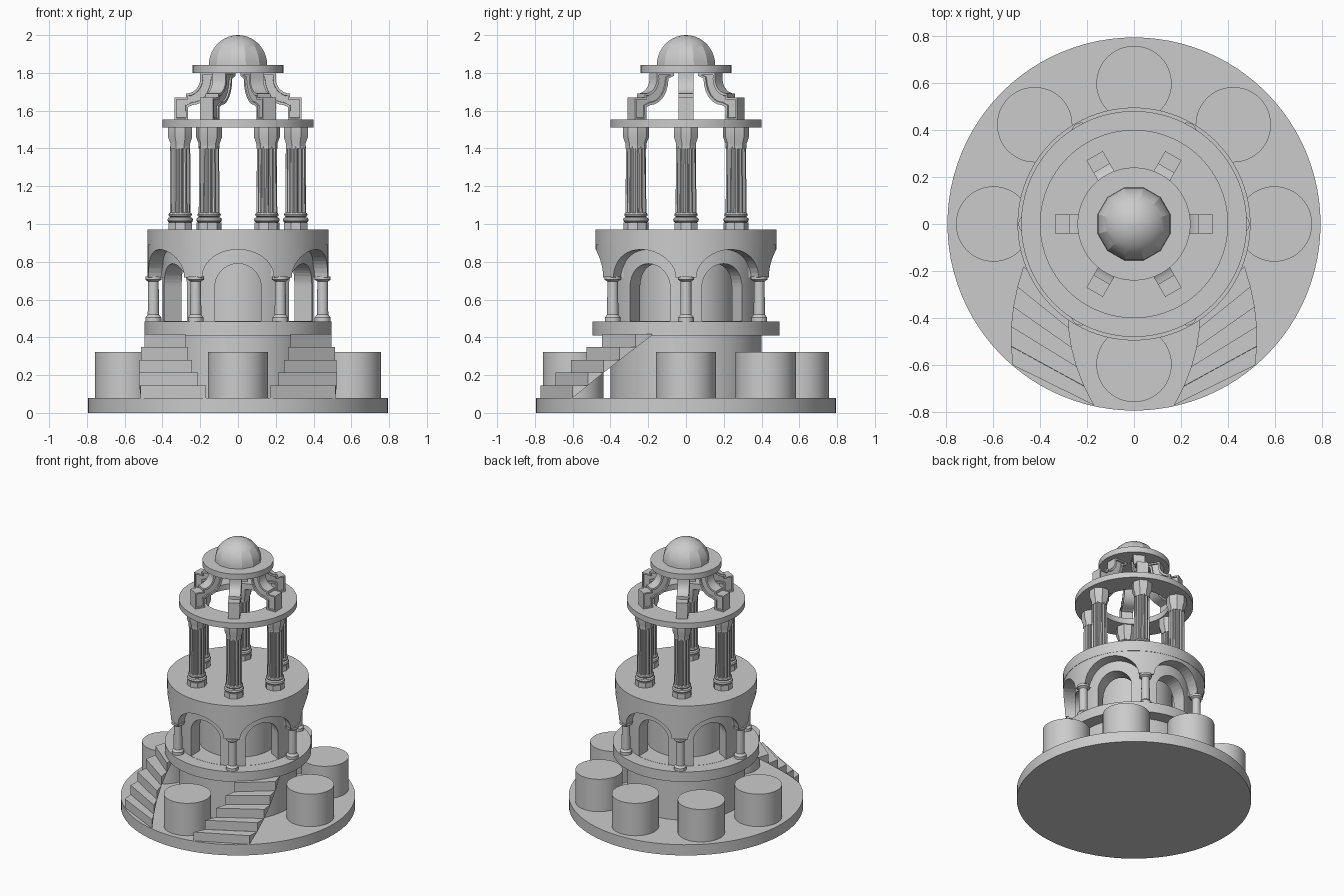
import bpy, bmesh
from math import sin, cos, pi, radians
from mathutils import Matrix, Vector

if "Cube" in bpy.data.objects:
    bpy.data.objects.remove(bpy.data.objects["Cube"])


def finish(name, bm, smooth=None):
    bmesh.ops.remove_doubles(bm, verts=bm.verts, dist=1e-5)
    bmesh.ops.recalc_face_normals(bm, faces=bm.faces)
    me = bpy.data.meshes.new(name)
    bm.to_mesh(me)
    bm.free()
    ob = bpy.data.objects.new(name, me)
    bpy.context.collection.objects.link(ob)
    if smooth:
        smooth_obj(ob, smooth)
    return ob


def smooth_obj(ob, angle=35):
    bpy.ops.object.select_all(action='DESELECT')
    bpy.context.view_layer.objects.active = ob
    ob.select_set(True)
    bpy.ops.object.shade_smooth_by_angle(angle=radians(angle))


def spin(bm, prof, n, loc=(0, 0, 0), rot=0, closed=False, radial=None):
    """Revolve an (r, z) profile; radial scales r per segment for flutes."""
    rings = []
    for r, z in prof:
        ring = []
        for k in range(n):
            a = rot + 2 * pi * k / n
            s = r * (radial(k) if radial else 1)
            ring.append(bm.verts.new((loc[0] + s * cos(a), loc[1] + s * sin(a), loc[2] + z)))
        rings.append(ring)
    pairs = list(zip(rings, rings[1:]))
    if closed:
        pairs.append((rings[-1], rings[0]))
    for a, b in pairs:
        for k in range(n):
            j = (k + 1) % n
            bm.faces.new((a[k], a[j], b[j], b[k]))
    if not closed:
        bm.faces.new(rings[0])
        bm.faces.new(rings[-1])


def cylinder(name, r, z0, z1, x=0, y=0, n=64):
    bm = bmesh.new()
    spin(bm, [(r, z0), (r, z1)], n, (x, y, 0))
    return finish(name, bm, 35)


def ring(name, r0, r1, z0, z1, n=96):
    bm = bmesh.new()
    spin(bm, [(r0, z0), (r1, z0), (r1, z1), (r0, z1)], n, closed=True)
    return finish(name, bm, 35)


def prism(bm, a, b):
    """Solid between two matching outlines."""
    va = [bm.verts.new(p) for p in a]
    vb = [bm.verts.new(p) for p in b]
    caps = [bm.faces.new(va), bm.faces.new(vb)]
    for i in range(len(va)):
        j = (i + 1) % len(va)
        bm.faces.new((va[i], va[j], vb[j], vb[i]))
    return caps


def polar(r, deg):
    return r * cos(radians(deg)), r * sin(radians(deg))


def cut_arches(ob, hw, bottom, spring, rise, r0, r1):
    """Cut six radial arched openings through a ring wall."""
    outline = [(-hw, bottom), (hw, bottom)]
    outline += [(hw * cos(pi * i / 20), spring + rise * sin(pi * i / 20)) for i in range(21)]
    bm = bmesh.new()
    for k in range(6):
        m = Matrix.Rotation(radians(30 + 60 * k), 4, 'Z')
        prism(bm, [m @ Vector((r0, t, z)) for t, z in outline],
              [m @ Vector((r1, t, z)) for t, z in outline])
    cutter = finish("arch_cutter", bm)
    cutter.hide_render = True
    mod = ob.modifiers.new("arches", 'BOOLEAN')
    mod.object = cutter
    mod.operation = 'DIFFERENCE'
    mod.solver = 'EXACT'
    bpy.context.view_layer.objects.active = ob
    bpy.ops.object.modifier_apply(modifier=mod.name)
    bpy.data.objects.remove(cutter)
    smooth_obj(ob)


# base, lower drum and walkway
cylinder("base", 0.793, 0, 0.08, n=96)
cylinder("lower_drum", 0.40, 0.08, 0.41)
cylinder("walkway", 0.495, 0.41, 0.485, n=96)

# round planters
for deg in (0, 45, 90, 135, 180, 270):
    x, y = polar(0.597, deg)
    cylinder("planter", 0.16, 0.08, 0.322, x, y, 48)


# paired curved stairs
def bezier(p, t):
    return tuple((1 - t) ** 2 * a + 2 * t * (1 - t) * b + t * t * c for a, b, c in zip(*p))


outer = ((0.47, -0.18), (0.545, -0.40), (0.515, -0.60))
inner = ((0.28, -0.36), (0.285, -0.57), (0.17, -0.77))
for side, label in ((1, "right"), (-1, "left")):
    bm = bmesh.new()
    for i in range(5):
        t0, t1 = i / 5, (i + 1) / 5
        top = 0.417 - 0.068 * i

        def section(p):
            pts = []
            for t, z in ((t0, 0.41 - 0.33 * t0), (t1, 0.41 - 0.33 * t1), (t1, top), (t0, top)):
                x, y = bezier(p, t)
                pts.append((side * x, y, z))
            return pts
        prism(bm, section(outer), section(inner))
    finish(label + "_stairs", bm)

# middle storey: core, arched wall, arcade and roof slab
cylinder("inner_core", 0.26, 0.48, 0.90)
wall = ring("arched_wall", 0.30, 0.40, 0.48, 0.90)
cut_arches(wall, 0.122, 0.486, 0.668, 0.122, 0.25, 0.45)
arcade = ring("arcade", 0.40, 0.478, 0.718, 0.90)
cut_arches(arcade, 0.19, 0.68, 0.718, 0.147, 0.36, 0.55)
cylinder("roof_slab", 0.48, 0.89, 0.97, n=96)

# arcade columns
bm = bmesh.new()
small = [(0.042, 0.485), (0.042, 0.505), (0.034, 0.515), (0.03, 0.52), (0.028, 0.695),
         (0.034, 0.70), (0.043, 0.705), (0.043, 0.722)]
for k in range(6):
    spin(bm, small, 24, (*polar(0.448, 60 * k), 0))
finish("arcade_columns", bm, 35)

# fluted upper columns
bm = bmesh.new()
torus = [(0.05, 1.005), (0.064, 1.012), (0.068, 1.022), (0.064, 1.032), (0.052, 1.037),
         (0.06, 1.042), (0.062, 1.05), (0.058, 1.058), (0.05, 1.062)]
for k in range(6):
    at = (*polar(0.306, 60 * k), 0)
    turn = radians(60 * k)
    spin(bm, [(0.067, 0.97), (0.067, 1.008)], 8, at, turn + pi / 8)
    spin(bm, torus, 24, at, turn)
    spin(bm, [(0.055, 1.055), (0.053, 1.41)], 48, at, turn,
         radial=lambda i: (1, 1, 0.86, 0.86)[i % 4])
    spin(bm, [(0.056, 1.40), (0.056, 1.425), (0.069, 1.46), (0.069, 1.512)], 8, at, turn + pi / 8)
finish("upper_columns", bm, 30)

# ring beam, crown disc
ring("ring_beam", 0.235, 0.40, 1.51, 1.552)
cylinder("crown_disc", 0.24, 1.80, 1.842)

# scrolled brackets with sunken side panels
profile = [(0.335, 1.552), (0.335, 1.67), (0.275, 1.67)]
profile += [(0.275 - 0.075 * sin(pi / 2 * i / 6), 1.69 + 0.08 * (1 - cos(pi / 2 * i / 6)))
            for i in range(7)]
profile += [(0.20, 1.80), (0.095, 1.80), (0.095, 1.785)]
profile += [(0.13 + 0.11 * (1 - cos(pi / 2 * i / 6)), 1.77 - 0.14 * sin(pi / 2 * i / 6))
            for i in range(7)]
profile += [(0.265, 1.62), (0.265, 1.552)]
bm = bmesh.new()
for k in range(6):
    m = Matrix.Rotation(radians(60 * k), 4, 'Z')
    caps = prism(bm, [m @ Vector((r, -0.04, z)) for r, z in profile],
                 [m @ Vector((r, 0.04, z)) for r, z in profile])
    bmesh.ops.recalc_face_normals(bm, faces=bm.faces)
    bmesh.ops.inset_individual(bm, faces=caps, thickness=0.014, depth=0)
    bmesh.ops.inset_individual(bm, faces=caps, thickness=0.001, depth=-0.01)
finish("brackets", bm, 30)

# faceted dome
bm = bmesh.new()
dome = [(0.16 * cos(pi / 2 * i / 10), 1.84 + 0.16 * sin(pi / 2 * i / 10)) for i in range(10)]
spin(bm, dome + [(0.002, 2.0)], 12, rot=pi / 12)
finish("dome", bm, 20)
